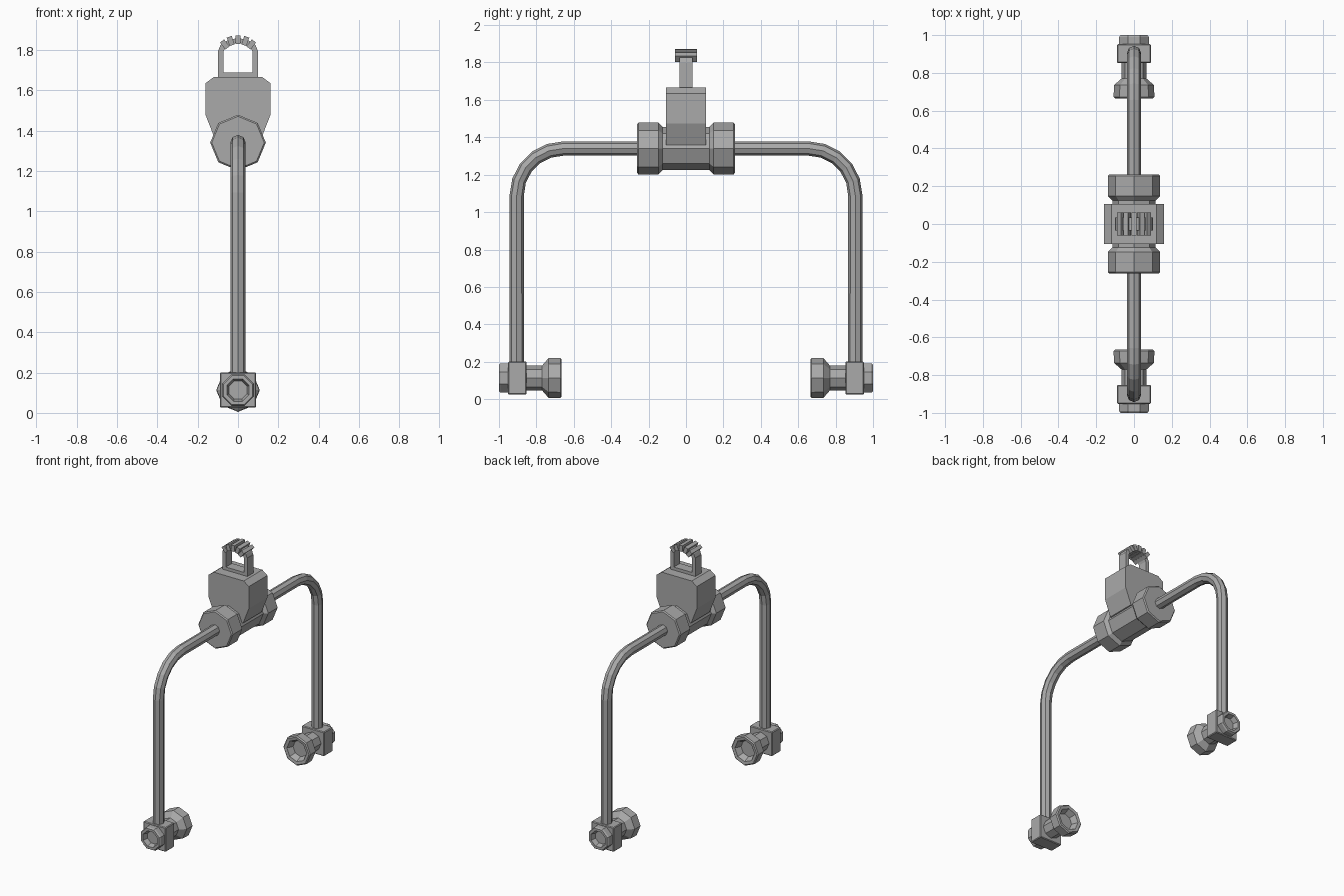
import bpy, bmesh, math
from mathutils import Vector

cube = bpy.data.objects.get("Cube")
if cube:
    bpy.data.objects.remove(cube, do_unlink=True)

grey = bpy.data.materials.new("plain grey metal")
grey.use_nodes = True
GREY = (0.4, 0.4, 0.4, 1)
grey.diffuse_color = GREY
grey.node_tree.nodes["Principled BSDF"].inputs["Base Color"].default_value = GREY

HUB_Z, END_Z, LEG_Y = 1.34, 0.113, 0.905


def add_object(name, bm):
    bmesh.ops.recalc_face_normals(bm, faces=bm.faces)
    mesh = bpy.data.meshes.new(name)
    bm.to_mesh(mesh)
    bm.free()
    mesh.materials.append(grey)
    obj = bpy.data.objects.new(name, mesh)
    bpy.context.collection.objects.link(obj)
    return obj


def lathe(name, profile, z, side=1, sides=8, turn=0.0):
    """Revolve (y, radius) points around a line along y."""
    bm = bmesh.new()
    rings = []
    for y, r in profile:
        angles = [math.tau * (i + turn) / sides for i in range(sides)]
        rings.append([bm.verts.new((r * math.sin(a), side * y, z + r * math.cos(a))) for a in angles])
    for a, b in zip(rings, rings[1:]):
        for i in range(sides):
            j = (i + 1) % sides
            bm.faces.new((a[i], a[j], b[j], b[i]))
    bm.faces.new(rings[0])
    bm.faces.new(rings[-1])
    return add_object(name, bm)


def extrude(name, outline, half_depth):
    """Extrude an (x, z) outline along y."""
    bm = bmesh.new()
    front = bm.faces.new([bm.verts.new((x, -half_depth, z)) for x, z in outline])
    new = bmesh.ops.extrude_face_region(bm, geom=[front])["geom"]
    verts = [v for v in new if isinstance(v, bmesh.types.BMVert)]
    bmesh.ops.translate(bm, verts=verts, vec=(0, 2 * half_depth, 0))
    return add_object(name, bm)


def box(name, centre, size, chamfer=0.0):
    bm = bmesh.new()
    bmesh.ops.create_cube(bm, size=1)
    for v in bm.verts:
        v.co = Vector(c * s for c, s in zip(v.co, size)) + Vector(centre)
    if chamfer:
        bmesh.ops.bevel(bm, geom=bm.edges[:], offset=chamfer, segments=1, affect='EDGES')
    return add_object(name, bm)


# Bent tube: up one leg, across the top, down the other leg
bend = 0.25
half = []
for i in range(6):
    a = math.pi / 2 * i / 5
    half.append((LEG_Y - bend + bend * math.cos(a), HUB_Z - bend + bend * math.sin(a)))
half.insert(0, (LEG_Y, END_Z))
path = [(-y, z) for y, z in half] + half[::-1]
curve = bpy.data.curves.new("tube_path", 'CURVE')
curve.dimensions = '3D'
curve.bevel_depth = 0.038
curve.bevel_resolution = 2
spline = curve.splines.new('POLY')
spline.points.add(len(path) - 1)
for p, (y, z) in zip(spline.points, path):
    p.co = (0, y, z, 1)
spline.use_smooth = False
helper = bpy.data.objects.new("tube_path", curve)
bpy.context.collection.objects.link(helper)
bpy.context.view_layer.update()
tube = bpy.data.meshes.new_from_object(helper.evaluated_get(bpy.context.evaluated_depsgraph_get()))
bpy.data.objects.remove(helper, do_unlink=True)
tube.materials.clear()
tube.materials.append(grey)
for poly in tube.polygons:
    poly.use_smooth = False
bpy.context.collection.objects.link(bpy.data.objects.new("bent_tube", tube))

# Central hub and its housing
lathe("hub", [(-0.15, 0.115), (0.15, 0.115)], HUB_Z)
right = [(0.085, 1.35), (0.115, 1.36), (0.16, 1.475), (0.16, 1.635), (0.12, 1.665)]
extrude("housing", right + [(-x, z) for x, z in right[::-1]], 0.106)

# Hanging loop: foot, posts and ribbed grip
box("loop_foot", (0, 0, 1.672), (0.2, 0.07, 0.03))
for side, word in ((1, "left"), (-1, "right")):
    box(f"loop_post_{word}", (side * 0.086, 0, 1.735), (0.028, 0.07, 0.125))
steps = 6
arch, rim = [], []
for i in range(steps + 1):
    a = math.pi * i / steps
    arch.append((0.072 * math.cos(a), 1.79 + 0.045 * math.sin(a)))
    rim.append((0.1 * math.cos(a), 1.79 + 0.068 * math.sin(a)))
extrude("loop_arch", arch + rim[::-1], 0.035)
for i in range(5):
    a = math.radians(38 + 26 * i)
    rib = box(f"grip_rib_{i + 1}", (0, 0, 0), (0.026, 0.12, 0.044))
    rib.location = (0.083 * math.cos(a), 0, 1.79 + 0.06 * math.sin(a))
    rib.rotation_euler.y = (math.pi / 2 - a) * 0.75

# Collars, end blocks and couplings, the same at front and back
for side, word in ((1, "back"), (-1, "front")):
    lathe(f"collar_{word}", [(0.125, 0.115), (0.148, 0.138), (0.255, 0.138), (0.262, 0.13)],
          HUB_Z, side)
    box(f"end_block_{word}", (0, side * 0.902, END_Z), (0.18, 0.1, 0.175), 0.005)
    lathe(f"end_nut_{word}",
          [(0.945, 0.085), (0.99, 0.085), (1.0, 0.078), (1.0, 0.06), (0.965, 0.048)],
          END_Z, side, turn=0.5)
    lathe(f"coupling_{word}",
          [(0.86, 0.066), (0.77, 0.066), (0.735, 0.106), (0.672, 0.108), (0.665, 0.1),
           (0.668, 0.078), (0.71, 0.058)],
          END_Z, side)
